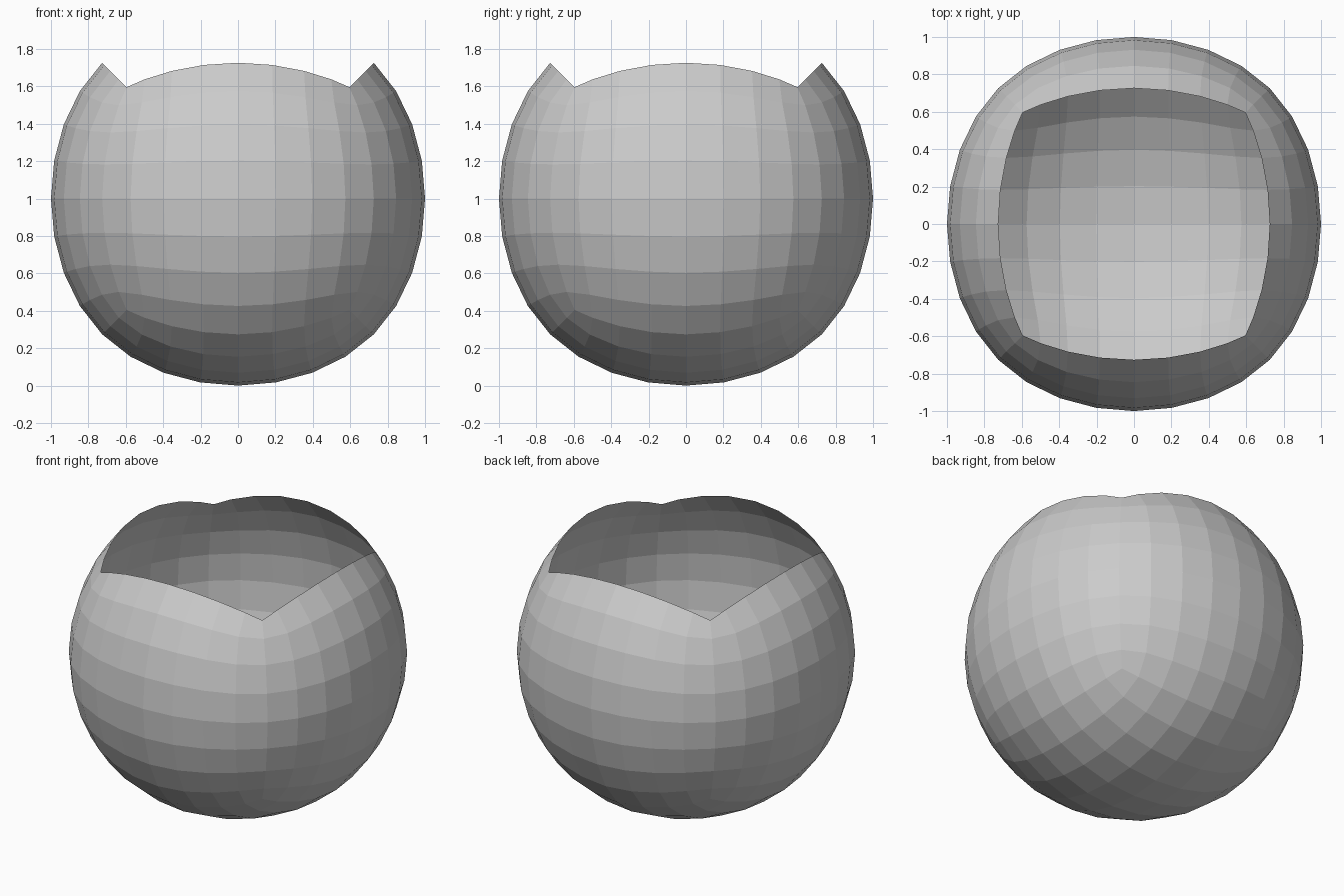
import bpy, bmesh

if "Cube" in bpy.data.objects:
    bpy.data.objects.remove(bpy.data.objects["Cube"])

# Rounded bowl: a cube smoothed into a ball by subdivision
bpy.ops.mesh.primitive_cube_add(size=2)
bowl = bpy.context.object
bowl.name = "open_bowl"
sub = bowl.modifiers.new("round", 'SUBSURF')
sub.levels = sub.render_levels = 3
bpy.ops.object.modifier_apply(modifier=sub.name)

bm = bmesh.new()
bm.from_mesh(bowl.data)

# Scale to unit radius along the axes
radius = max(v.co.z for v in bm.verts)
bmesh.ops.scale(bm, vec=(1 / radius,) * 3, verts=bm.verts)

# Opening: remove the patch that came from the cube's top side
top = []
for f in bm.faces:
    c = f.calc_center_median()
    if c.z > max(abs(c.x), abs(c.y)):
        top.append(f)
bmesh.ops.delete(bm, geom=top, context='FACES')

# Stand it on the ground with flat faces
bmesh.ops.translate(bm, vec=(0, 0, 1), verts=bm.verts)
for f in bm.faces:
    f.smooth = False
bm.to_mesh(bowl.data)
bm.free()
